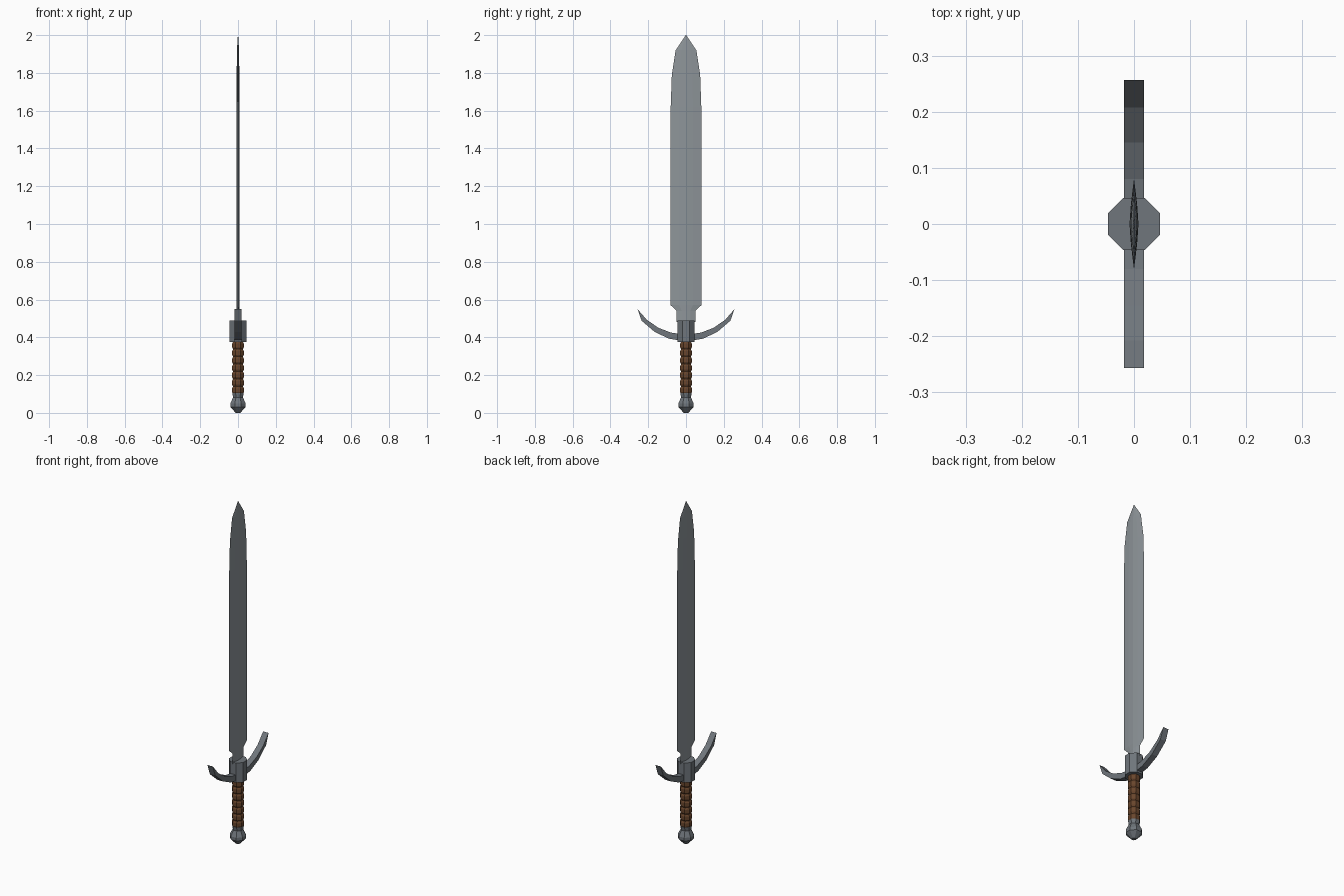
import bpy
from math import cos, sin, pi

if "Cube" in bpy.data.objects:
    bpy.data.objects.remove(bpy.data.objects["Cube"])


def make_object(name, verts, faces, material=None):
    mesh = bpy.data.meshes.new(name)
    mesh.from_pydata(verts, [], faces)
    mesh.update()
    obj = bpy.data.objects.new(name, mesh)
    bpy.context.collection.objects.link(obj)
    if material:
        mesh.materials.append(material)
    return obj


def loft(name, rings, material=None):
    """Skin a stack of equal rings and cap both ends."""
    n = len(rings[0])
    verts = [p for ring in rings for p in ring]
    faces = [(i * n + j, i * n + (j + 1) % n, (i + 1) * n + (j + 1) % n, (i + 1) * n + j)
             for i in range(len(rings) - 1) for j in range(n)]
    faces.append(tuple(reversed(range(n))))
    faces.append(tuple(range(len(verts) - n, len(verts))))
    return make_object(name, verts, faces, material)


def octagon(radius, z):
    """Eight-sided ring with flats facing the axes; radius is to the flats."""
    r = radius / cos(pi / 8)
    return [(r * cos(pi / 8 + k * pi / 4), r * sin(pi / 8 + k * pi / 4), z) for k in range(8)]


def material(name, color):
    mat = bpy.data.materials.new(name)
    mat.diffuse_color = (*color, 1)
    mat.use_nodes = True
    mat.node_tree.nodes["Principled BSDF"].inputs["Base Color"].default_value = mat.diffuse_color
    return mat


steel = material("steel", (0.27, 0.30, 0.32))
dark_steel = material("dark_steel", (0.16, 0.18, 0.20))
leather = material("leather", (0.14, 0.06, 0.025))

# Blade: lens-shaped section following the outline (half width, height)
section = [(0, 1), (-0.0055, 0.45), (-0.008, 0), (-0.0055, -0.45),
           (0, -1), (0.0055, -0.45), (0.008, 0), (0.0055, 0.45)]
outline = [(0.05, 0.48, 1), (0.05, 0.54, 1), (0.081, 0.57, 1), (0.081, 1.62, 1),
           (0.075, 1.79, 0.9), (0.055, 1.92, 0.7), (0.001, 2.0, 0.1)]
loft("blade", [[(x * t, y * w, z) for x, y in section] for w, z, t in outline], steel)

# Guard block
loft("guard_block", [octagon(0.046, 0.375), octagon(0.046, 0.49)], dark_steel)

# Guard arms: curved, upswept bars ending in a sharp edge
upper = [(0.03, 0.418), (0.08, 0.425), (0.145, 0.45), (0.208, 0.493), (0.257, 0.55)]
lower = [(0.235, 0.488), (0.165, 0.428), (0.09, 0.393), (0.03, 0.383)]
for side, label in ((1, "back"), (-1, "front")):
    rings = []
    for (yu, zu), (yl, zl) in zip(upper, lower[::-1] + [upper[-1]]):
        rings.append([(-0.0175, side * yl, zl), (0.0175 , side * yl, zl),
                      (0.0175, side * yu, zu), (-0.0175, side * yu, zu)][::-side])
    loft("guard_arm_" + label, rings, dark_steel)

# Grip: stacked leather bulges
bulges, bottom, top = 7, 0.1, 0.377
step = (top - bottom) / bulges
rings = []
for i in range(bulges):
    z = bottom + i * step
    rings += [octagon(0.026, z), octagon(0.031, z + step * 0.25), octagon(0.031, z + step * 0.75)]
rings.append(octagon(0.026, top))
loft("grip", rings, leather)

# Pommel
profile = [(0.012, 0), (0.041, 0.032), (0.041, 0.05), (0.026, 0.082), (0.03, 0.105)]
loft("pommel", [octagon(r, z) for r, z in profile], dark_steel)
